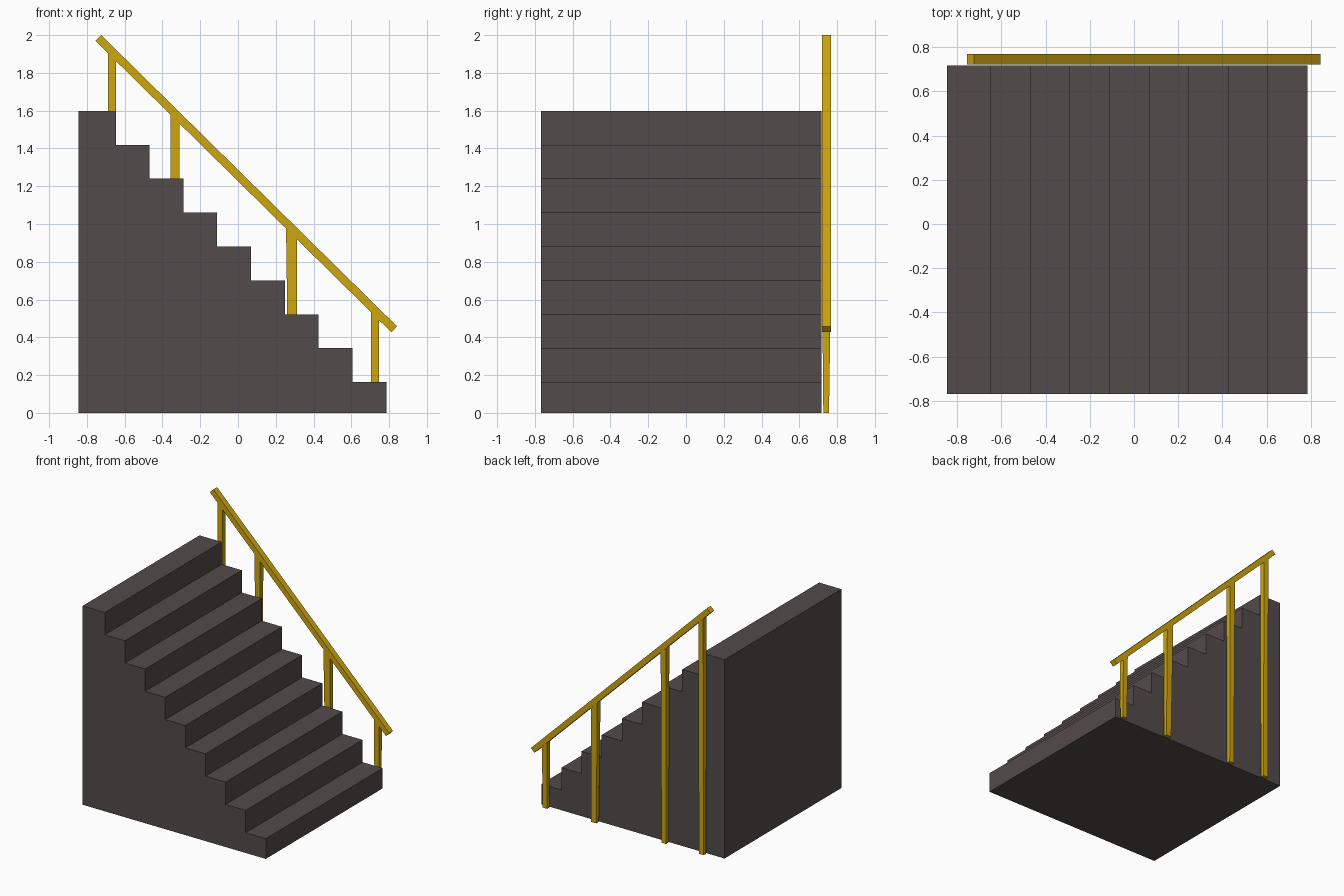
import bpy, bmesh

if "Cube" in bpy.data.objects:
    bpy.data.objects.remove(bpy.data.objects["Cube"])


def material(name, rgb):
    m = bpy.data.materials.new(name)
    m.diffuse_color = (*rgb, 1)
    m.use_nodes = True
    m.node_tree.nodes["Principled BSDF"].inputs["Base Color"].default_value = m.diffuse_color
    return m


stone = material("dark stone", (0.088, 0.070, 0.070))
yellow = material("yellow paint", (0.62, 0.38, 0.005))


def prism(name, profile, front, back, mat):
    """Extrude an (x, z) profile along y. front/back give y for each point."""
    bm = bmesh.new()
    a = [bm.verts.new((x, y, z)) for (x, z), y in zip(profile, front)]
    b = [bm.verts.new((x, y, z)) for (x, z), y in zip(profile, back)]
    n = len(profile)
    bm.faces.new(a)
    bm.faces.new(b[::-1])
    for i in range(n):
        j = (i + 1) % n
        bm.faces.new((a[i], b[i], b[j], a[j]))
    bmesh.ops.recalc_face_normals(bm, faces=bm.faces)
    me = bpy.data.meshes.new(name)
    bm.to_mesh(me)
    bm.free()
    me.materials.append(mat)
    ob = bpy.data.objects.new(name, me)
    bpy.context.collection.objects.link(ob)
    return ob


# Solid staircase: nine steps climbing towards -x
steps, run, rise = 9, 0.179, 0.1795
right, low = 0.785, 0.163
profile = [(-0.845, 0), (right, 0)]
for i in range(steps):
    x, z = right - run * i, low + rise * i
    profile += [(x, z), (x - run if i < steps - 1 else -0.845, z)]
n = len(profile)
prism("staircase", profile, [-0.768] * n, [0.717] * n, stone)

# Sloping handrail along the back side
rail = [(-0.755, 1.970), (-0.724, 2.0), (0.842, 0.458), (0.812, 0.427)]
prism("handrail", rail, [0.720] * 4, [0.768] * 4, yellow)


# Posts reach from the ground into the rail, narrowing slightly at the foot
def rail_height(x):
    return 1.983 - 0.985 * (x + 0.74)


for i, (b0, b1, t0, t1) in enumerate([(-0.688, -0.645, -0.688, -0.645),
                                      (-0.352, -0.312, -0.358, -0.310),
                                      (0.268, 0.314, 0.254, 0.312),
                                      (0.705, 0.745, 0.703, 0.747)]):
    prism(f"post_{i + 1}",
          [(b0, 0), (b1, 0), (t1, rail_height(t1)), (t0, rail_height(t0))],
          [0.727, 0.727, 0.722, 0.722], [0.757, 0.757, 0.765, 0.765], yellow)
